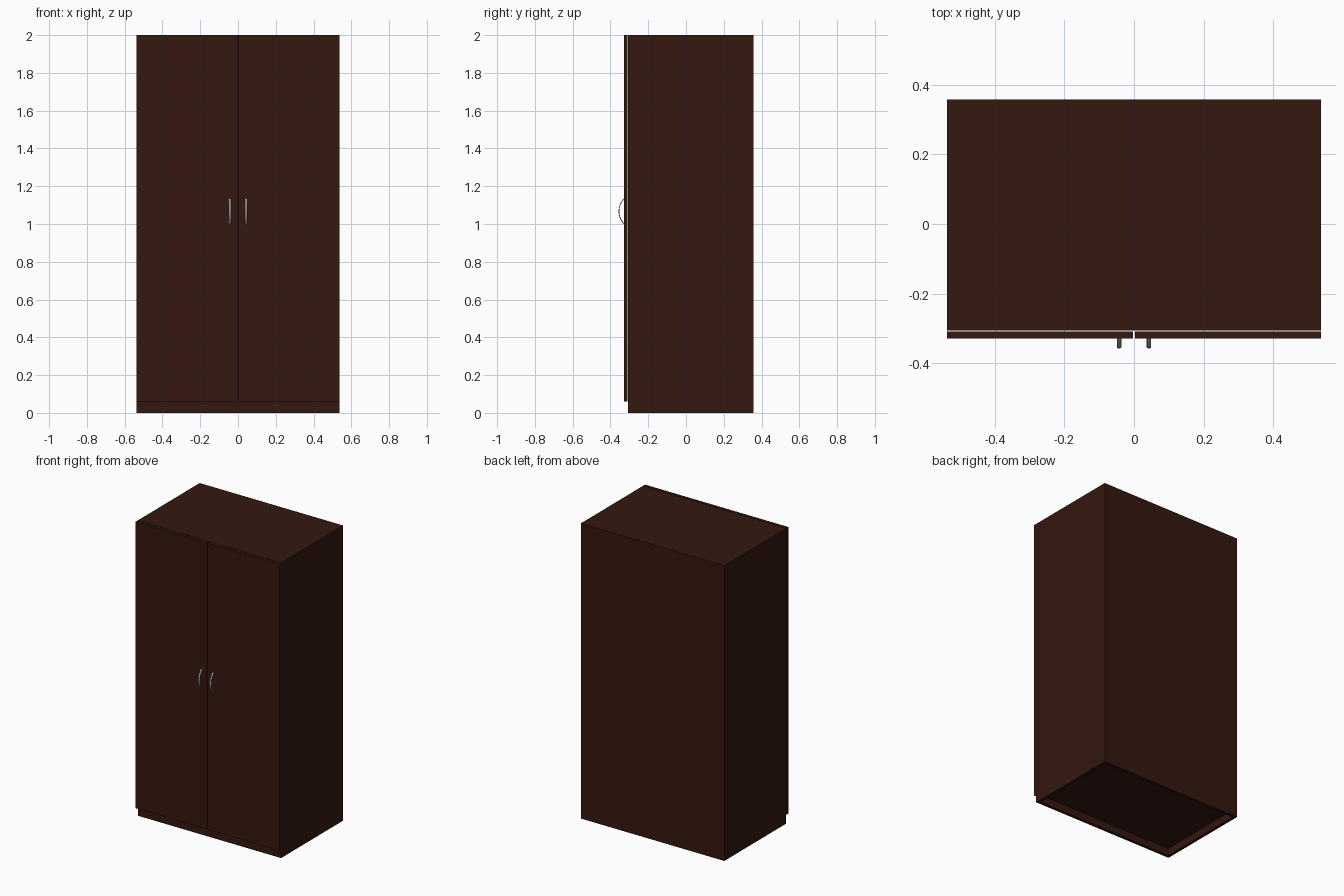
import bpy, bmesh, math

if "Cube" in bpy.data.objects:
    bpy.data.objects.remove(bpy.data.objects["Cube"])

W, TOP, T = 0.537, 2.0, 0.02        # half width, height, board thickness
BACK, FRONT = 0.357, -0.306         # carcass depth limits
DOOR_BACK, DOOR_FRONT = -0.309, -0.329
PLINTH = 0.06

wood = bpy.data.materials.new("dark_wood")
wood.diffuse_color = (0.035, 0.009, 0.005, 1)
wood.use_nodes = True
wood.node_tree.nodes["Principled BSDF"].inputs["Base Color"].default_value = wood.diffuse_color
metal = bpy.data.materials.new("metal")
metal.diffuse_color = (0.45, 0.45, 0.45, 1)
metal.use_nodes = True
metal.node_tree.nodes["Principled BSDF"].inputs["Base Color"].default_value = metal.diffuse_color


def make_object(name, bm, mat):
    bmesh.ops.recalc_face_normals(bm, faces=bm.faces[:])
    mesh = bpy.data.meshes.new(name)
    bm.to_mesh(mesh)
    bm.free()
    mesh.materials.append(mat)
    ob = bpy.data.objects.new(name, mesh)
    bpy.context.collection.objects.link(ob)
    return ob


def board(name, lo, hi):
    bm = bmesh.new()
    bmesh.ops.create_cube(bm, size=1)
    for v in bm.verts:
        v.co = [(a + b) / 2 + c * (b - a) for a, b, c in zip(lo, hi, v.co)]
    return make_object(name, bm, wood)


def bow_handle(name, x, z=1.067, half=0.068, rise=0.028, steps=24, sides=12):
    # flattened oval section swept along a shallow arc
    radius = (half ** 2 + rise ** 2) / (2 * rise)
    sweep = math.asin(half / radius)
    bm = bmesh.new()
    rings = []
    for i in range(steps + 1):
        a = -sweep + 2 * sweep * i / steps
        ring = []
        for j in range(sides):
            t = 2 * math.pi * j / sides
            r = radius - 0.002 + 0.002 * math.cos(t)
            ring.append(bm.verts.new((x + 0.0065 * math.sin(t),
                                      DOOR_FRONT + radius - rise - r * math.cos(a),
                                      z + r * math.sin(a))))
        rings.append(ring)
    for p, q in zip(rings, rings[1:]):
        for j in range(sides):
            k = (j + 1) % sides
            bm.faces.new((p[j], p[k], q[k], q[j]))
    bm.faces.new(rings[0])
    bm.faces.new(rings[-1])
    for f in bm.faces:
        f.smooth = len(f.verts) == 4
    return make_object(name, bm, metal)


# Sides, doors and handles, left and right
for s, label in ((-1, "left"), (1, "right")):
    xs = sorted((s * W, s * (W - T)))
    board(label + "_side", (xs[0], FRONT, 0), (xs[1], BACK, TOP))
    xs = sorted((s * W, s * 0.003))
    board(label + "_door", (xs[0], DOOR_FRONT, PLINTH), (xs[1], DOOR_BACK, TOP))
    bow_handle(label + "_handle", s * 0.043)

# Carcass panels between the sides
inner = W - T
board("back_panel", (-inner, BACK - T, 0), (inner, BACK, TOP))
board("top_panel", (-inner, FRONT, TOP - T), (inner, BACK - T, TOP))
board("floor_panel", (-inner, FRONT, PLINTH - T / 2), (inner, BACK - T, PLINTH + T / 2))
board("plinth", (-inner, FRONT, 0), (inner, FRONT + T, PLINTH - T / 2))
board("inner_shelf", (-inner, FRONT + 0.02, 1.47), (inner, BACK - T, 1.49))
